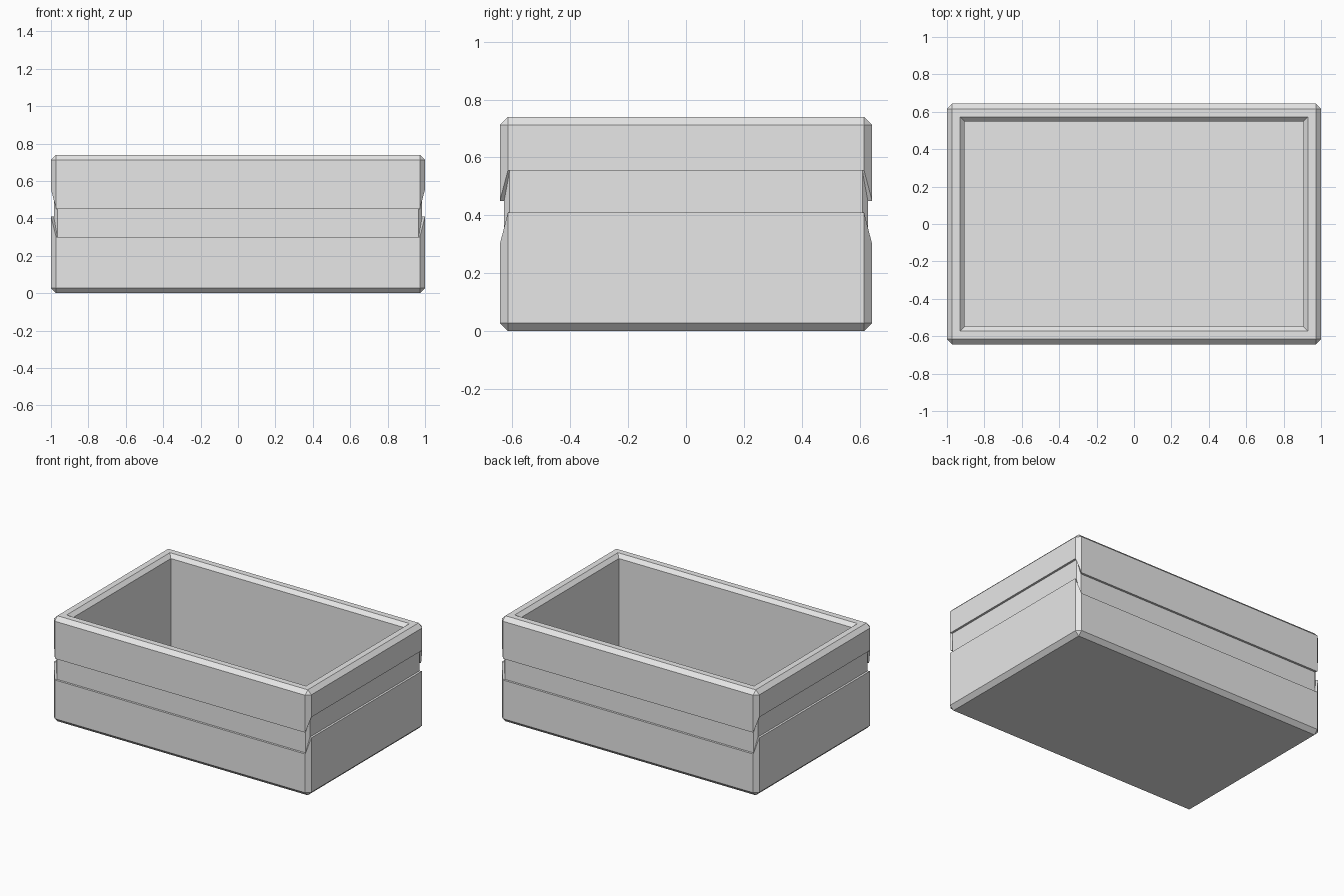
import bpy
import bmesh

old = bpy.data.objects.get("Cube")
if old:
    bpy.data.objects.remove(old, do_unlink=True)

HALF_X, HALF_Y, HEIGHT = 1.0, 0.643, 0.74
BEVEL = 0.028      # chamfer on all outer edges
GROOVE = 0.015     # depth of the band around the box
RIM, WALL, FLOOR = 0.07, 0.095, 0.08
SIDE_BAND = (0.41, 0.555)
FRONT_BAND = (0.30, 0.45)

grey = bpy.data.materials.new("plain grey")
grey.use_nodes = True
grey.diffuse_color = (0.8, 0.8, 0.8, 1)
grey.node_tree.nodes["Principled BSDF"].inputs["Base Color"].default_value = (0.8, 0.8, 0.8, 1)


def ring(bm, inset, cut, z_side, z_front):
    """Rectangle with cut corners; side and front edges may differ in height."""
    x, y = HALF_X - inset, HALF_Y - inset
    verts = []
    for sx, sy in ((1, 1), (-1, 1), (-1, -1), (1, -1)):
        pair = [(sx * x, sy * (y - cut), z_side), (sx * (x - cut), sy * y, z_front)]
        if sx != sy:
            pair.reverse()
        verts += [bm.verts.new(co) for co in pair]
    return verts


bm = bmesh.new()
band_cut = BEVEL - GROOVE * 0.586
low_side, high_side = SIDE_BAND
low_front, high_front = FRONT_BAND
top_edge = HEIGHT - BEVEL
lip = HEIGHT - (WALL - RIM)
rings = [ring(bm, *r) for r in (
    # lower block
    (BEVEL, 0, 0, 0),
    (0, BEVEL, BEVEL, BEVEL),
    (0, BEVEL, low_side, low_front),
    # recessed band
    (GROOVE, band_cut, low_side, low_front),
    (GROOVE, band_cut, high_side, high_front),
    # upper block
    (0, BEVEL, high_side, high_front),
    (0, BEVEL, top_edge, top_edge),
    # rim and inner walls
    (BEVEL, 0, HEIGHT, HEIGHT),
    (RIM, 0, HEIGHT, HEIGHT),
    (WALL, 0, lip, lip),
    (WALL, 0, FLOOR, FLOOR),
)]
for a, b in zip(rings, rings[1:]):
    for i in range(8):
        j = (i + 1) % 8
        bm.faces.new((a[i], a[j], b[j], b[i]))

# underside and inner floor
bm.faces.new(rings[0][::-1])
bm.faces.new(rings[-1])
bmesh.ops.remove_doubles(bm, verts=bm.verts, dist=0.0001)
bmesh.ops.recalc_face_normals(bm, faces=bm.faces)

mesh = bpy.data.meshes.new("open_box")
bm.to_mesh(mesh)
bm.free()
mesh.materials.append(grey)
box = bpy.data.objects.new("open_box", mesh)
bpy.context.collection.objects.link(box)
